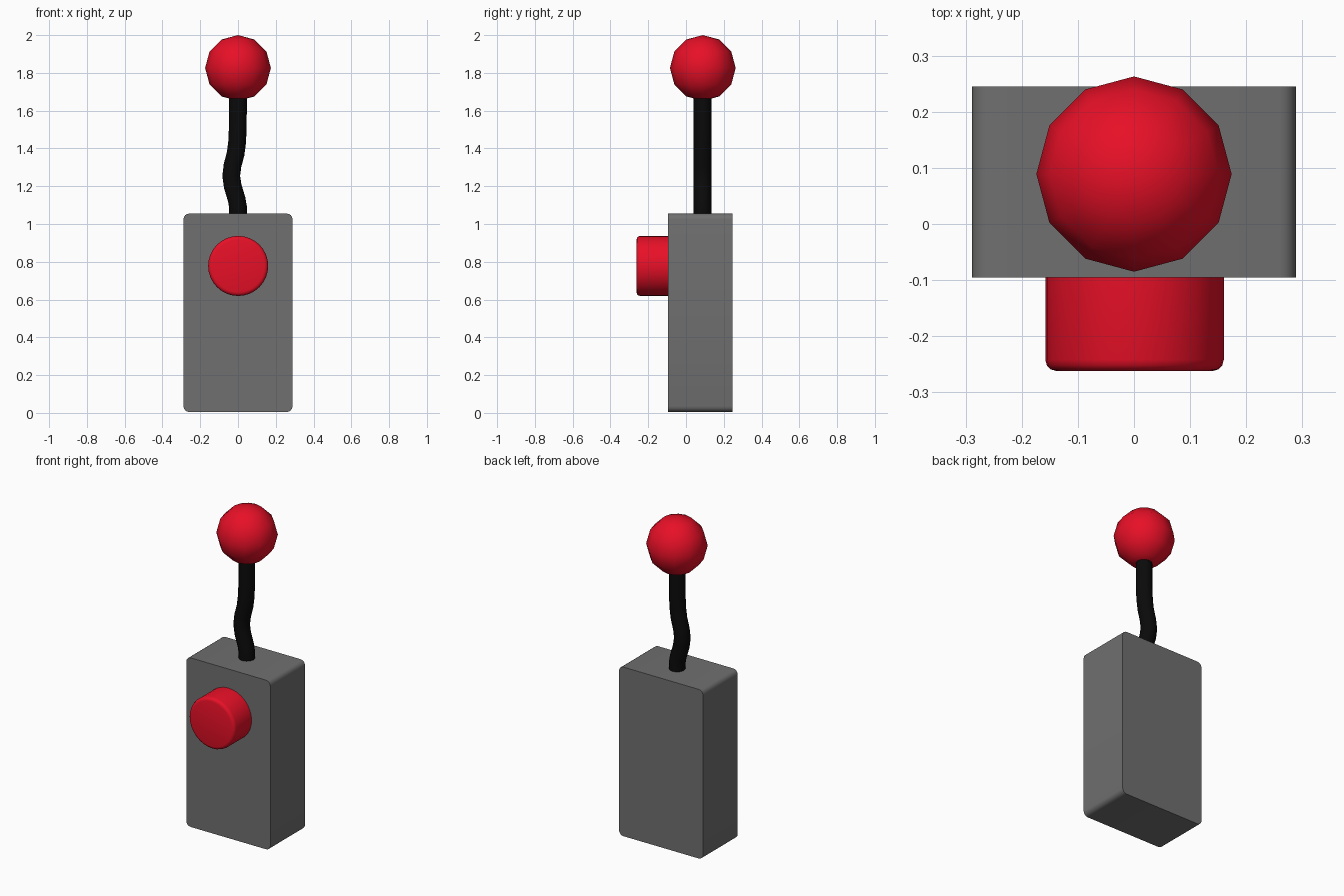
import bpy
from math import radians, pi

if "Cube" in bpy.data.objects:
    bpy.data.objects.remove(bpy.data.objects["Cube"], do_unlink=True)


def material(name, rgb):
    m = bpy.data.materials.new(name)
    m.use_nodes = True
    m.diffuse_color = (*rgb, 1)
    m.node_tree.nodes["Principled BSDF"].inputs["Base Color"].default_value = (*rgb, 1)
    return m


red = material("red", (0.8, 0.005, 0.02))
grey = material("grey", (0.16, 0.16, 0.16))
black = material("black", (0.003, 0.003, 0.003))


def finish(name, mat, angle=40):
    ob = bpy.context.object
    ob.name = name
    ob.data.materials.append(mat)
    bpy.ops.object.shade_smooth_by_angle(angle=radians(angle))
    return ob


def bevel(ob, width, segments, keep):
    """Round only the edges chosen by the keep rule."""
    weights = ob.data.attributes.new("bevel_weight_edge", 'FLOAT', 'EDGE')
    for e in ob.data.edges:
        a, b = (ob.data.vertices[i].co for i in e.vertices)
        weights.data[e.index].value = float(keep(a, b))
    mod = ob.modifiers.new("Rounded edges", 'BEVEL')
    mod.limit_method = 'WEIGHT'
    mod.width = width
    mod.segments = segments
    bpy.ops.object.modifier_apply(modifier=mod.name)


# Case: box rounded along its front-to-back edges
bpy.ops.mesh.primitive_cube_add(size=1, location=(0, 0.075, 0.53))
case = bpy.context.object
case.scale = (0.577, 0.34, 1.05)
bpy.ops.object.transform_apply(location=False, rotation=False, scale=True)
bevel(case, 0.03, 4, lambda a, b: abs(a.y - b.y) > 0.1)
finish("case", grey)

# Button: cylinder with a rounded front rim
bpy.ops.mesh.primitive_cylinder_add(vertices=32, radius=0.159, depth=0.18,
                                    location=(0.001, -0.172, 0.778),
                                    rotation=(pi / 2, 0, 0))
bevel(bpy.context.object, 0.02, 3, lambda a, b: a.z > 0 and b.z > 0)
finish("button", red)

# Antenna: kinked rod
path = [(0, 1.03), (0, 1.09), (-0.007, 1.13), (-0.028, 1.2), (-0.036, 1.255),
        (-0.029, 1.31), (-0.013, 1.37), (-0.005, 1.43), (-0.001, 1.51), (0, 1.72)]
curve = bpy.data.curves.new("antenna", 'CURVE')
curve.dimensions = '3D'
curve.bevel_depth = 0.047
curve.bevel_resolution = 4
curve.use_fill_caps = True
spline = curve.splines.new('POLY')
spline.points.add(len(path) - 1)
for point, (x, z) in zip(spline.points, path):
    point.co = (x, 0.087, z, 1)
rod = bpy.data.objects.new("antenna", curve)
bpy.context.collection.objects.link(rod)
bpy.ops.object.select_all(action='DESELECT')
rod.select_set(True)
bpy.context.view_layer.objects.active = rod
bpy.ops.object.convert(target='MESH')
finish("antenna", black)

# Ball tip: coarse sphere
bpy.ops.mesh.primitive_uv_sphere_add(segments=12, ring_count=6, radius=0.174,
                                     location=(0, 0.089, 1.826))
finish("ball_tip", red, 60)
